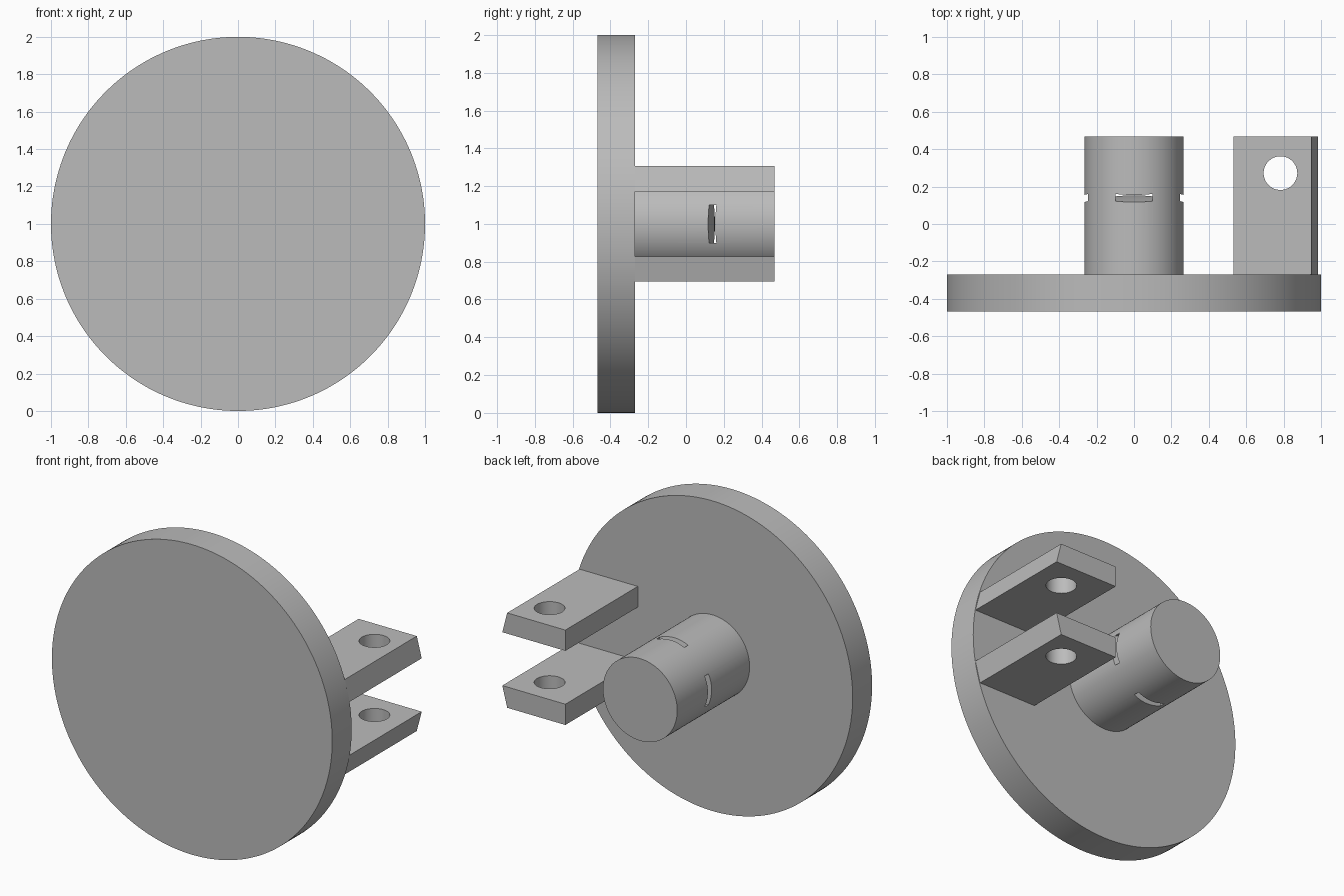
import bpy, bmesh, math
from mathutils import Vector, Matrix

cube = bpy.data.objects.get("Cube")
if cube:
    bpy.data.objects.remove(cube, do_unlink=True)

grey = bpy.data.materials.new("plain grey")
grey.use_nodes = True
colour = (0.5, 0.5, 0.5, 1)
grey.diffuse_color = colour
grey.node_tree.nodes["Principled BSDF"].inputs["Base Color"].default_value = colour

FRONT, SEAT, BACK = -0.468, -0.27, 0.468   # plate front, plate back, free ends
AXIS_Z = 1.0


def to_object(name, bm):
    bmesh.ops.recalc_face_normals(bm, faces=bm.faces)
    mesh = bpy.data.meshes.new(name)
    bm.to_mesh(mesh)
    bm.free()
    mesh.materials.append(grey)
    obj = bpy.data.objects.new(name, mesh)
    bpy.context.collection.objects.link(obj)
    return obj


def rod(name, radius, start, end, x=0, segments=128):
    """Cylinder along y."""
    bm = bmesh.new()
    place = Matrix.Translation((x, (start + end) / 2, AXIS_Z)) @ Matrix.Rotation(math.pi / 2, 4, "X")
    bmesh.ops.create_cone(bm, cap_ends=True, segments=segments, radius1=radius,
                          radius2=radius, depth=end - start, matrix=place)
    return to_object(name, bm)


def prism(name, points, sweep):
    """Planar outline swept along a vector."""
    bm = bmesh.new()
    face = bm.faces.new([bm.verts.new(p) for p in points])
    swept = bmesh.ops.extrude_face_region(bm, geom=[face], use_keep_orig=True)
    moved = [v for v in swept["geom"] if isinstance(v, bmesh.types.BMVert)]
    bmesh.ops.translate(bm, vec=Vector(sweep), verts=moved)
    return to_object(name, bm)


def activate(obj):
    bpy.ops.object.select_all(action="DESELECT")
    obj.select_set(True)
    bpy.context.view_layer.objects.active = obj


def cut(obj, cutter):
    mod = obj.modifiers.new("cut", "BOOLEAN")
    mod.operation = "DIFFERENCE"
    mod.solver = "EXACT"
    mod.object = cutter
    activate(obj)
    bpy.ops.object.modifier_apply(modifier=mod.name)
    bpy.data.objects.remove(cutter, do_unlink=True)


def smooth(obj):
    activate(obj)
    bpy.ops.object.shade_smooth_by_angle(angle=math.radians(30))


# Round plate
plate = rod("round_plate", 1.0, FRONT, SEAT, segments=192)
smooth(plate)

# Central post with two crossing bowed strap channels
post = rod("central_post", 0.265, SEAT - 0.01, BACK)
bend_y, inner, outer, half = -0.847, 1.0, 1.037, 0.1
angles = [math.radians(-20 + 2 * i) for i in range(21)]
arc = [(inner * math.sin(a), bend_y + inner * math.cos(a)) for a in angles]
arc += [(outer * math.sin(a), bend_y + outer * math.cos(a)) for a in reversed(angles)]
cut(post, prism("channel_across", [(u, y, AXIS_Z - half) for u, y in arc], (0, 0, 2 * half)))
cut(post, prism("channel_upright", [(-half, y, AXIS_Z + u) for u, y in arc], (2 * half, 0, 0)))
smooth(post)

# Pair of lugs with pin holes, slanted on the outside to follow the plate rim
for name, side in (("upper_lug", 1), ("lower_lug", -1)):
    near, far = AXIS_Z + side * 0.172, AXIS_Z + side * 0.306
    outline = [(0.533, near), (0.983, near), (0.948, far), (0.533, far)]
    lug = prism(name, [(x, SEAT - 0.02, z) for x, z in outline], (0, BACK - SEAT + 0.02, 0))
    bm = bmesh.new()
    bmesh.ops.create_cone(bm, cap_ends=True, segments=64, radius1=0.09, radius2=0.09, depth=1,
                          matrix=Matrix.Translation((0.783, 0.272, AXIS_Z + side * 0.24)))
    cut(lug, to_object("pin_hole", bm))
    smooth(lug)
